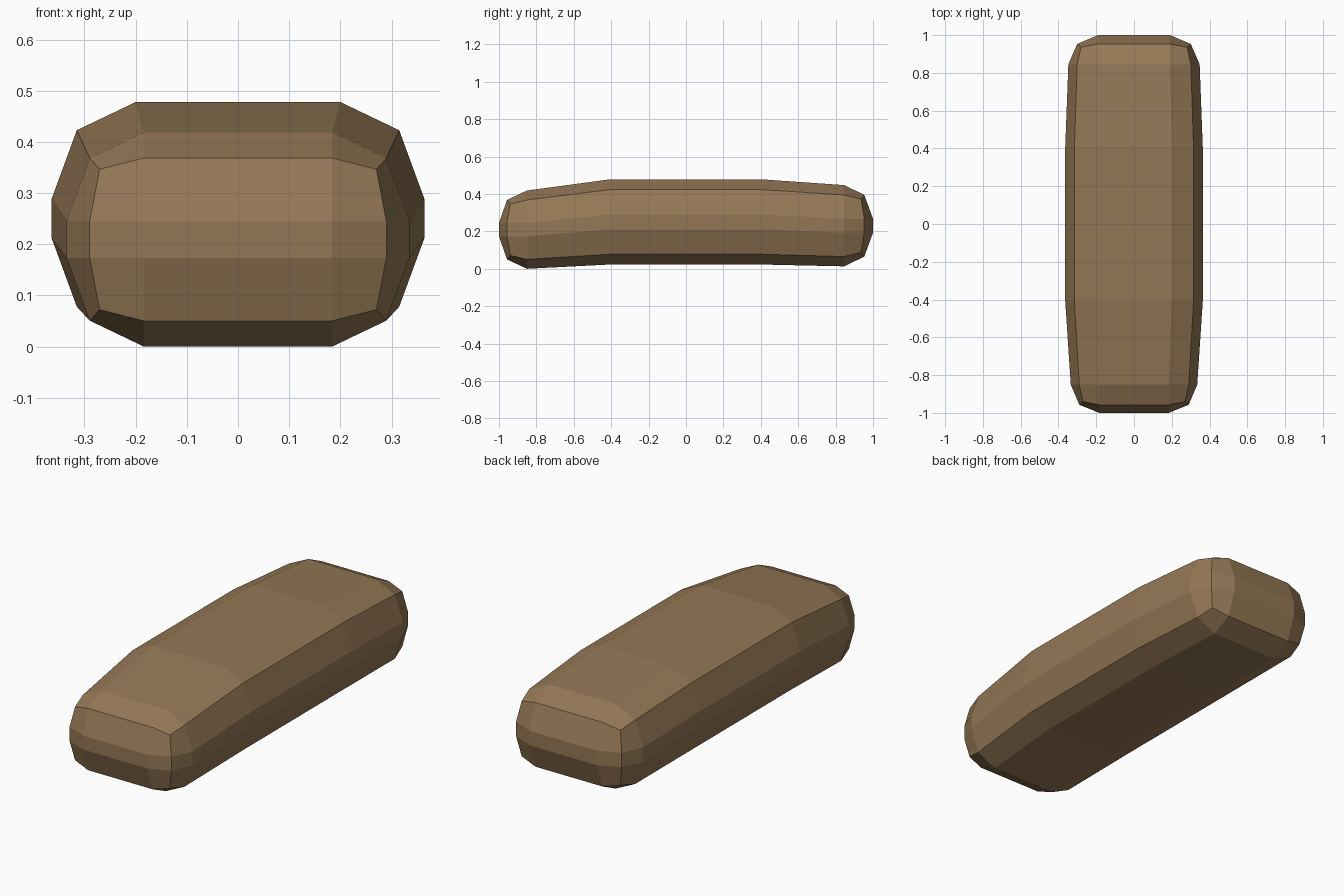
import bpy
import bmesh

cube = bpy.data.objects.get("Cube")
if cube:
    bpy.data.objects.remove(cube, do_unlink=True)

mat = bpy.data.materials.new("wood brown")
mat.use_nodes = True
brown = (0.30, 0.187, 0.092, 1)
mat.diffuse_color = brown
mat.node_tree.nodes["Principled BSDF"].inputs["Base Color"].default_value = brown

bm = bmesh.new()
INNER_X, INNER_Z = 0.2, 0.039


def ring(y, scale, centre, half, corner, corner_y):
    """Twelve-sided section, listed anticlockwise from the upper right side."""
    (w, h), (cx, cz) = half, corner
    quarter = [(w, INNER_Z, y), (cx, cz, corner_y), (INNER_X, h, y)]
    points = quarter + [(-x, z, v) for x, z, v in reversed(quarter)]
    points += [(-x, -z, v) for x, z, v in points]
    return [bm.verts.new((x * scale, v, centre + z * scale)) for x, z, v in points]


def cap(loop, y, scale, centre):
    """Closes an end with a three by three grid of faces."""
    inner = [bm.verts.new((sx * INNER_X * scale, y, centre + sz * INNER_Z * scale))
             for sx, sz in ((1, 1), (-1, 1), (-1, -1), (1, -1))]
    bm.faces.new(inner)
    for q in range(4):
        i = q * 3
        bm.faces.new((loop[i], loop[i + 1], loop[i + 2], inner[q]))
        bm.faces.new((loop[i + 2], loop[(i + 3) % 12],
                      inner[(q + 1) % 4], inner[q]))


# Full body sections, with a narrower section at each rounded end
body = (0.364, 0.2275), (0.315, 0.1725)
tip = (0.315, 0.173), (0.294, 0.149)
front, middle, back = (0.92, 0.211), (1.0, 0.252), (0.955, 0.232)
loops = [
    ring(-0.957, *front, *tip, -0.94),
    ring(-0.85, *front, *body, -0.85),
    ring(-0.41, *middle, *body, -0.41),
    ring(0.41, *middle, *body, 0.41),
    ring(0.845, *back, *body, 0.845),
    ring(0.953, *back, *tip, 0.936),
]
for a, b in zip(loops, loops[1:]):
    for i in range(12):
        j = (i + 1) % 12
        bm.faces.new((a[i], a[j], b[j], b[i]))
cap(loops[0], -1, *front)
cap(loops[-1], 1, *back)
bmesh.ops.recalc_face_normals(bm, faces=bm.faces[:])

# Rest on the ground
low = min(v.co.z for v in bm.verts)
bmesh.ops.translate(bm, verts=bm.verts[:], vec=(0, 0, -low))

mesh = bpy.data.meshes.new("rounded_block")
bm.to_mesh(mesh)
bm.free()
mesh.materials.append(mat)
block = bpy.data.objects.new("rounded_block", mesh)
bpy.context.collection.objects.link(block)
